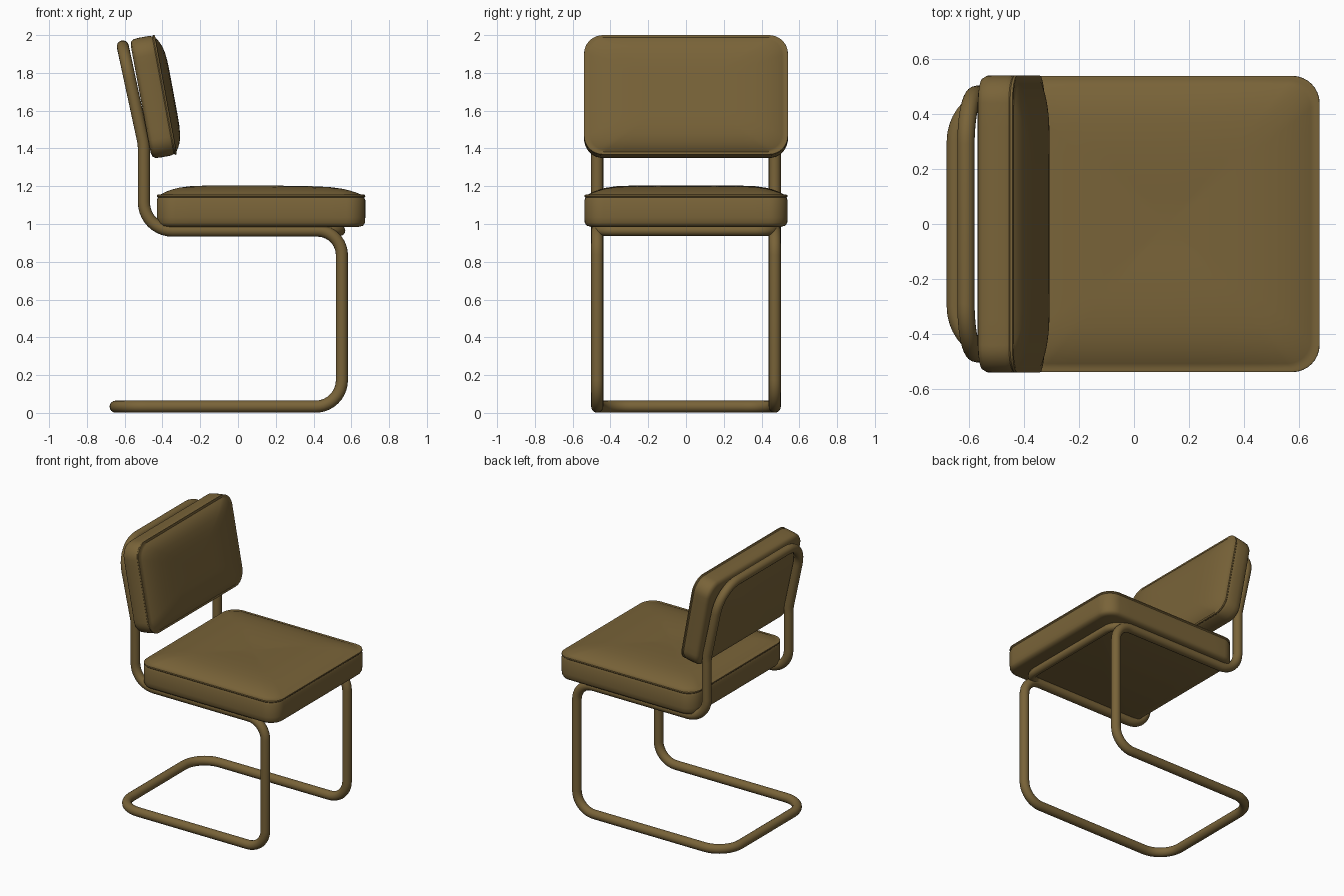
import bpy, bmesh, math
from mathutils import Vector, Matrix

if "Cube" in bpy.data.objects:
    bpy.data.objects.remove(bpy.data.objects["Cube"])

brown = bpy.data.materials.new("olive brown")
brown.diffuse_color = (0.19, 0.125, 0.04, 1)
brown.use_nodes = True
brown.node_tree.nodes["Principled BSDF"].inputs["Base Color"].default_value = brown.diffuse_color


def finish(ob, angle):
    ob.data.materials.clear()
    ob.data.materials.append(brown)
    bpy.ops.object.select_all(action='DESELECT')
    ob.select_set(True)
    bpy.context.view_layer.objects.active = ob
    if ob.type == 'CURVE':
        bpy.ops.object.convert(target='MESH')
    bpy.ops.object.shade_smooth_by_angle(angle=math.radians(angle))


def fillet(prev, p, nxt, r, n=10):
    """Arc of radius r replacing the corner p."""
    if r == 0:
        return [p]
    a, b = (prev - p).normalized(), (nxt - p).normalized()
    half = a.angle(b) / 2
    mid = (a + b).normalized()
    centre = p + mid * (r / math.sin(half))
    t = r / math.tan(half)
    start, end = p + a * t - centre, p + b * t - centre
    sweep = start.angle(end)
    return [centre + (start * math.sin((1 - i / n) * sweep) + end * math.sin(i / n * sweep))
            / math.sin(sweep) for i in range(n + 1)]


def tube(name, side, radius, cyclic):
    """Bent tube: (x, y, z, bend radius) on the +y side, mirrored to -y."""
    path = side + [(x, -y, z, r) for x, y, z, r in reversed(side)]
    v = [Vector(p[:3]) for p in path]
    pts = []
    for i, p in enumerate(path):
        pts += fillet(v[i - 1], v[i], v[(i + 1) % len(v)], p[3])
    cu = bpy.data.curves.new(name, 'CURVE')
    cu.dimensions = '3D'
    cu.bevel_depth = radius
    cu.bevel_resolution = 6
    cu.use_fill_caps = not cyclic
    sp = cu.splines.new('POLY')
    sp.points.add(len(pts) - 1)
    for q, p in zip(sp.points, pts):
        q.co = (*p, 1)
    sp.use_cyclic_u = cyclic
    ob = bpy.data.objects.new(name, cu)
    bpy.context.collection.objects.link(ob)
    finish(ob, 60)


def outline(a, b, r, n=8, m=10):
    """Rounded rectangle with half sizes a, b and subdivided sides."""
    corners = [(a - r, b - r, 0), (r - a, b - r, 90), (r - a, r - b, 180), (a - r, r - b, 270)]
    arcs = [[Vector((cx + r * math.cos(math.radians(d + 90 * i / n)),
                     cy + r * math.sin(math.radians(d + 90 * i / n)))) for i in range(n + 1)]
            for cx, cy, d in corners]
    pts = []
    for k in range(4):
        pts += arcs[k]
        e, s = arcs[k][-1], arcs[(k + 1) % 4][0]
        pts += [e.lerp(s, j / m) for j in range(1, m)]
    return pts


def cushion(name, a, b, r, band, dome, matrix):
    """Box cushion: straight band, piped seam, domed face. dome(s, x) gives the height."""
    bm = bmesh.new()
    levels = [(0.035, 0), (0.012, 0.006), (0.002, 0.022), (0, 0.05), (0, band - 0.025),
              (0.006, band - 0.01), (0.0, band - 0.004), (0.001, band + 0.004), (0.01, band + 0.006)]
    rings = [[bm.verts.new((p.x, p.y, h)) for p in outline(a - d, b - d, r - d)] for d, h in levels]
    base = outline(a - 0.01, b - 0.01, r - 0.01)
    for s in (0.985, 0.96, 0.92, 0.87, 0.8, 0.7, 0.55, 0.4, 0.2):
        rings.append([bm.verts.new((p.x * s, p.y * s, band + dome(s, p.x * s / a))) for p in base])
    n = len(base)
    for lo, hi in zip(rings, rings[1:]):
        for i in range(n):
            j = (i + 1) % n
            bm.faces.new((lo[i], lo[j], hi[j], hi[i]))
    bm.faces.new(rings[0][::-1])
    tip = bm.verts.new((0, 0, band + dome(0, 0)))
    for i in range(n):
        bm.faces.new((rings[-1][i], rings[-1][(i + 1) % n], tip))
    bm.transform(matrix)
    me = bpy.data.meshes.new(name)
    bm.to_mesh(me)
    bm.free()
    ob = bpy.data.objects.new(name, me)
    bpy.context.collection.objects.link(ob)
    finish(ob, 50)


# Continuous cantilever frame: floor loop, legs, seat rails, back loop
tube("tube_frame", [(-0.648, 0.47, 0.033, 0.17), (0.55, 0.47, 0.033, 0.14),
                    (0.55, 0.47, 0.965, 0.13), (-0.498, 0.47, 0.965, 0.15),
                    (-0.498, 0.47, 1.42, 0.3), (-0.61, 0.47, 1.94, 0.18)], 0.032, True)

# Bar across the front under the seat
tube("seat_front_bar", [(0.3, 0.465, 0.965, 0), (0.54, 0.465, 0.965, 0.1)], 0.028, False)

# Seat cushion, slightly sunk in the middle and lower at the front
cushion("seat", 0.552, 0.538, 0.1, 0.165,
        lambda s, x: 0.058 * (1 - s ** 6) - 0.016 * (1 - s) ** 2 - 0.014 * max(x, 0) ** 2 * (1 - s ** 6),
        Matrix.Translation((0.122, 0, 0.985)))

# Backrest cushion, leaning back
t = math.radians(10.5)
c, s_ = math.cos(t), math.sin(t)
lean = Matrix(((0, -s_, c, -0.515), (1, 0, 0, 0), (0, c, s_, 1.66), (0, 0, 0, 1)))
cushion("backrest", 0.54, 0.322, 0.1, 0.13, lambda s, x: 0.047 * (1 - s ** 6), lean)
